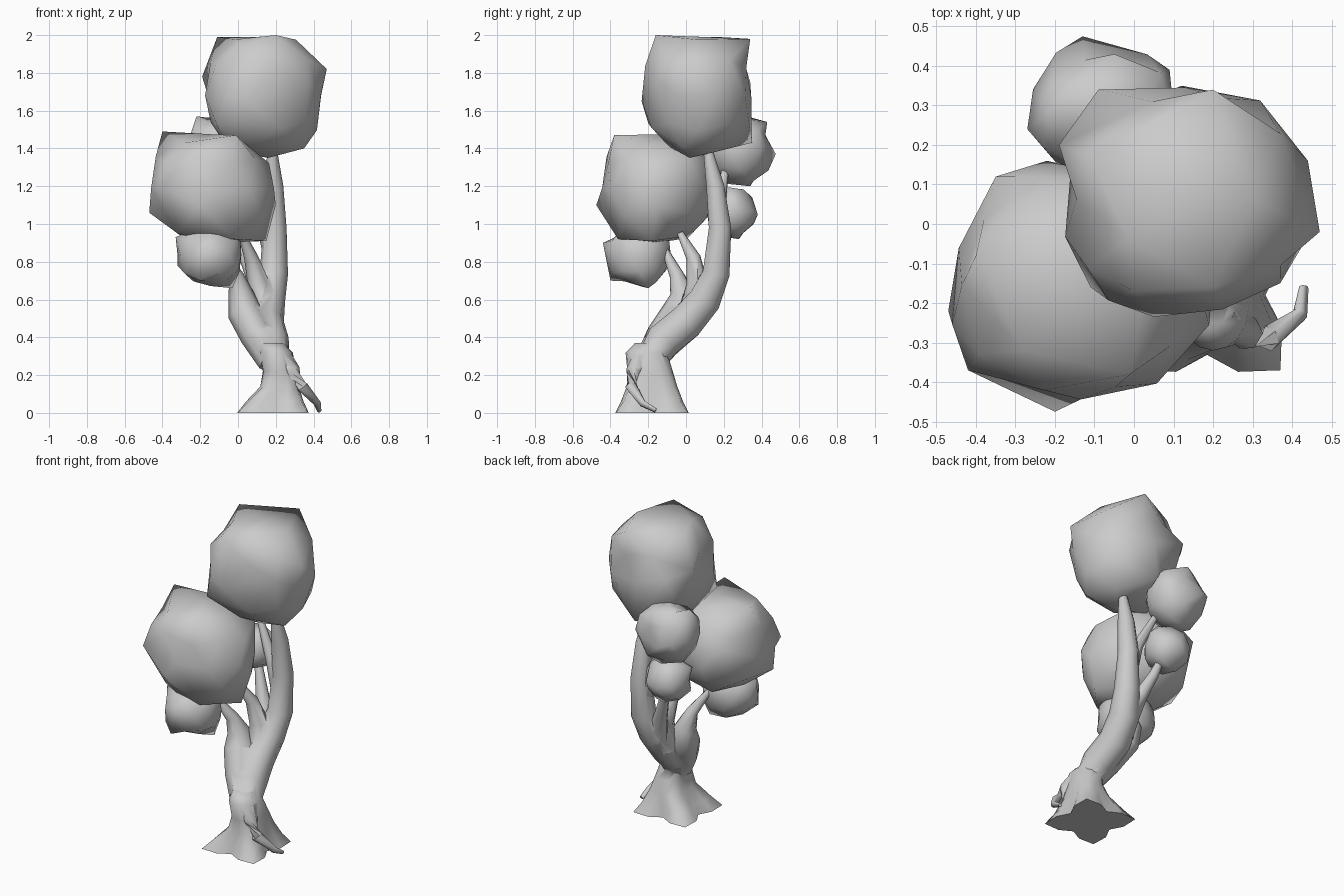
import bpy, bmesh, math, random
from mathutils import Vector

random.seed(4)


def finish(bm, name, angle):
    bmesh.ops.recalc_face_normals(bm, faces=bm.faces)
    me = bpy.data.meshes.new(name)
    bm.to_mesh(me)
    bm.free()
    ob = bpy.data.objects.new(name, me)
    bpy.context.collection.objects.link(ob)
    smooth(ob, angle)
    return ob


def smooth(ob, angle):
    bpy.ops.object.select_all(action='DESELECT')
    ob.select_set(True)
    bpy.context.view_layer.objects.active = ob
    bpy.ops.object.shade_smooth_by_angle(angle=math.radians(angle))


def skin(rings, name):
    bm = bmesh.new()
    rows = [[bm.verts.new(p) for p in ring] for ring in rings]
    n = len(rows[0])
    for a, b in zip(rows, rows[1:]):
        for i in range(n):
            bm.faces.new((a[i], a[(i + 1) % n], b[(i + 1) % n], b[i]))
    bm.faces.new(rows[0][::-1])
    bm.faces.new(rows[-1])
    return finish(bm, name, 70)


def limb(name, path, sides=8):
    """Tapered tube through (x, y, z, radius) points."""
    pts = [Vector(p[:3]) for p in path]
    rings = []
    for i, p in enumerate(pts):
        t = pts[min(i + 1, len(pts) - 1)] - pts[max(i - 1, 0)]
        q = Vector((0, 0, 1)).rotation_difference(t.normalized())
        r = path[i][3]
        rings.append([p + q @ Vector((r * math.cos(k * math.tau / sides),
                                      r * math.sin(k * math.tau / sides), 0))
                      for k in range(sides)])
    return skin(rings, name)


def clump(name, lo, hi, corners=(), jitter=0.06):
    """Chunky leaf mass filling a box, with nearest vertices pulled to corners."""
    lo, hi = Vector(lo), Vector(hi)
    c, h = (lo + hi) / 2, (hi - lo) / 2
    bm = bmesh.new()
    bmesh.ops.create_icosphere(bm, subdivisions=2, radius=1)
    for v in bm.verts:
        d = v.co.normalized()
        p = 2.3
        k = sum(abs(x) ** p for x in d) ** (-1 / p) * (1 + random.uniform(-jitter, jitter))
        v.co = Vector([c[i] + max(-1, min(1, d[i] * k)) * h[i] for i in range(3)])
    free = set(bm.verts)
    for q in corners:
        q = Vector(q)
        v = min(free, key=lambda w: (w.co - q).length)
        v.co = q
        free.discard(v)
    return finish(bm, name, 65)


# Flared, four-lobed trunk base
base = []
for x, y, z, rx, ry, lobe in [(0.185, -0.18, 0, 0.205, 0.21, 0.28), (0.195, -0.18, 0.06, 0.165, 0.178, 0.2),
                              (0.22, -0.18, 0.14, 0.11, 0.145, 0.1), (0.22, -0.19, 0.22, 0.092, 0.125, 0.04),
                              (0.2, -0.21, 0.32, 0.09, 0.11, 0), (0.18, -0.2, 0.37, 0.06, 0.07, 0)]:
    ring = []
    for k in range(16):
        a = k * math.tau / 16
        m = 1 - lobe * math.cos(4 * a)
        ring.append((x + rx * m * math.cos(a), y + ry * m * math.sin(a), z))
    base.append(ring)
trunk = skin(base, "trunk")

wood = [
    # Trunk leaning back, and the branches that fork from it
    limb("main_stem", [(0.2, -0.2, 0.26, 0.075), (0.17, -0.12, 0.38, 0.1), (0.145, 0.0, 0.48, 0.098),
                       (0.16, 0.1, 0.6, 0.09), (0.19, 0.16, 0.74, 0.075), (0.195, 0.18, 0.98, 0.062),
                       (0.19, 0.155, 1.2, 0.05), (0.18, 0.11, 1.42, 0.022)], 10),
    limb("left_stem", [(0.18, -0.2, 0.27, 0.075), (0.1, -0.12, 0.41, 0.09), (0.035, -0.04, 0.53, 0.09),
                       (0.015, -0.015, 0.63, 0.068), (-0.01, -0.05, 0.73, 0.038), (-0.09, -0.11, 0.86, 0.018)]),
    limb("middle_branch", [(0.13, 0.03, 0.5, 0.08), (0.11, 0.06, 0.68, 0.058), (0.07, 0.04, 0.82, 0.038),
                           (0.02, -0.03, 0.95, 0.018)]),
    limb("back_branch", [(0.13, 0.1, 0.58, 0.06), (0.08, 0.15, 0.74, 0.045), (0.02, 0.2, 0.88, 0.032),
                         (-0.02, 0.23, 1.0, 0.02)]),
    limb("upper_twig", [(0.18, 0.17, 0.85, 0.05), (0.12, 0.17, 1.05, 0.035), (0.0, 0.21, 1.3, 0.018)]),
    # Thin hooked root
    limb("side_root", [(0.22, -0.22, 0.33, 0.045), (0.29, -0.28, 0.22, 0.042), (0.34, -0.29, 0.14, 0.033),
                       (0.42, -0.23, 0.05, 0.02), (0.43, -0.16, 0.012, 0.012)], 6),
]

# Fuse all the wood into one trunk
for part in wood:
    mod = trunk.modifiers.new("fuse", 'BOOLEAN')
    mod.operation, mod.solver, mod.object = 'UNION', 'EXACT', part
    bpy.context.view_layer.objects.active = trunk
    bpy.ops.object.modifier_move_to_index(modifier="fuse", index=0)
    bpy.ops.object.modifier_apply(modifier="fuse")
    bpy.data.objects.remove(part)
smooth(trunk, 75)

# Leaf clumps
clump("top_leaves", (-0.18, -0.235, 1.36), (0.44, 0.36, 2.0),
      [(0.2, 0.34, 1.98), (0.47, -0.02, 1.82), (0.2, -0.16, 2.0), (-0.11, 0.17, 1.99), (0.0, -0.17, 1.94),
       (0.35, -0.02, 1.4), (0.12, 0.35, 1.43), (0.16, 0.02, 1.35), (-0.11, -0.16, 1.52),
       (-0.19, 0.2, 1.78), (0.37, -0.15, 1.75), (0.05, -0.235, 1.65), (-0.09, 0.34, 1.75)])
clump("large_leaves", (-0.46, -0.46, 0.9), (0.19, 0.15, 1.48),
      [(-0.4, -0.08, 1.49), (-0.01, -0.38, 1.47), (-0.28, -0.32, 1.43), (-0.47, -0.22, 1.06),
       (-0.35, 0.12, 1.28), (-0.22, 0.16, 1.15), (0.2, -0.15, 1.1), (0.15, -0.18, 0.91),
       (-0.02, -0.36, 0.92), (-0.2, -0.475, 1.1), (-0.32, -0.28, 0.95), (-0.42, -0.37, 1.2)])
clump("low_leaves", (-0.32, -0.41, 0.67), (0.03, -0.08, 1.0),
      [(-0.33, -0.25, 0.93), (-0.32, -0.25, 0.78), (-0.2, -0.4, 0.7), (-0.03, -0.2, 0.66),
       (-0.15, -0.44, 0.9)])
clump("back_leaves", (-0.26, 0.13, 1.21), (0.1, 0.45, 1.57),
      [(-0.13, 0.475, 1.37), (-0.05, 0.43, 1.54), (-0.22, 0.28, 1.57), (-0.27, 0.24, 1.42),
       (0.09, 0.39, 1.4), (-0.06, 0.34, 1.2)], 0.1)
clump("lower_back_leaves", (-0.18, 0.11, 0.93), (0.08, 0.37, 1.2),
      [(-0.04, 0.38, 1.05), (-0.04, 0.28, 0.92), (-0.17, 0.2, 1.15), (0.06, 0.28, 1.15)], 0.1)
